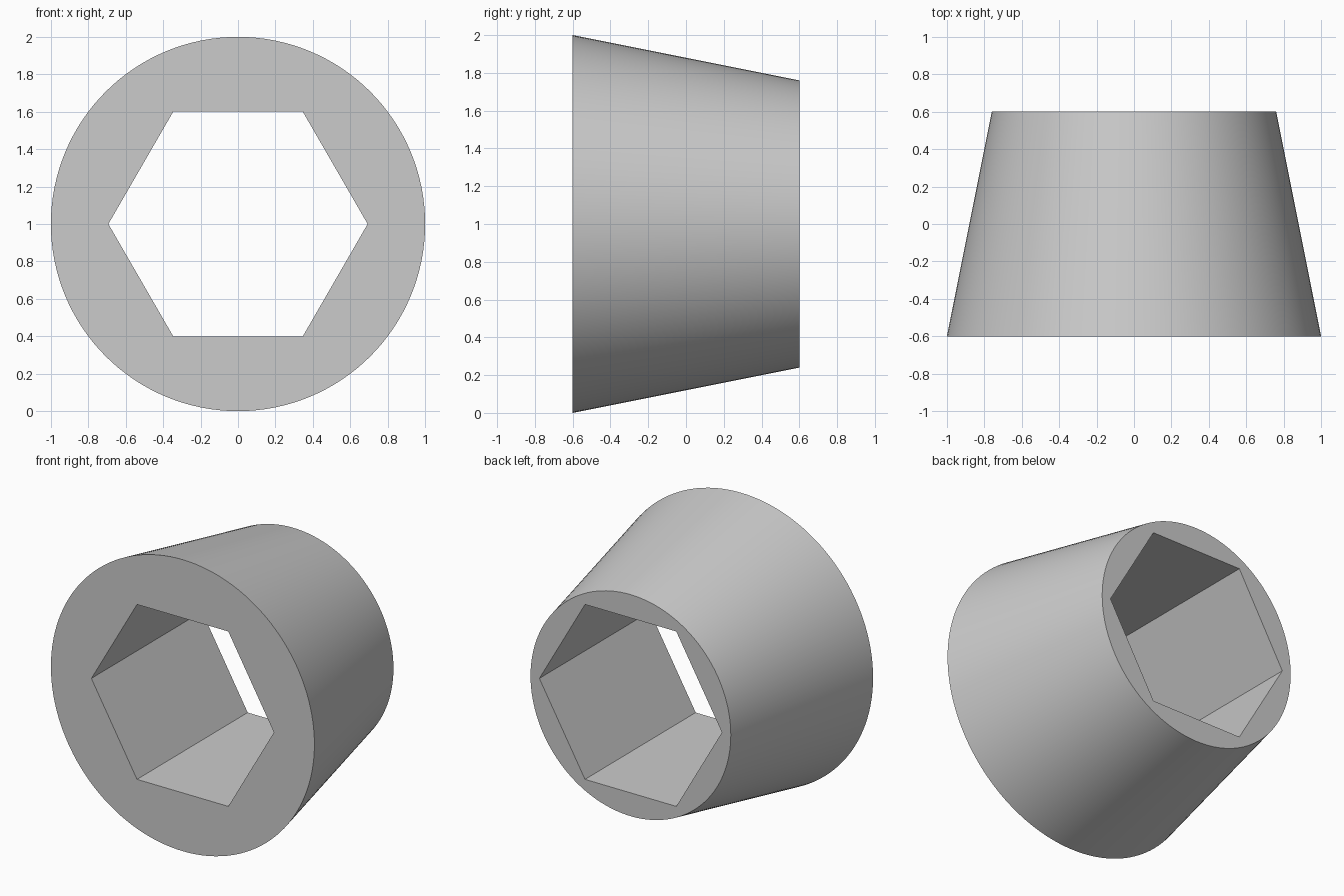
import bpy, bmesh, math

cube = bpy.data.objects.get("Cube")
if cube:
    bpy.data.objects.remove(cube, do_unlink=True)

FRONT_Y, BACK_Y = -0.6, 0.6
CENTRE_Z = 1.0

grey = bpy.data.materials.new("plain grey")
grey.use_nodes = True
colour = (0.6, 0.6, 0.6, 1)
grey.diffuse_color = colour
grey.node_tree.nodes["Principled BSDF"].inputs["Base Color"].default_value = colour


def add_wall(bm, sides, front_radius, back_radius):
    """Open tube along y; returns the edges of its front and back rims."""
    rings = []
    for radius, y in ((front_radius, FRONT_Y), (back_radius, BACK_Y)):
        angles = [math.tau * i / sides for i in range(sides)]
        rings.append([bm.verts.new((radius * math.cos(a), y,
                                    CENTRE_Z + radius * math.sin(a))) for a in angles])
    front, back = rings
    for i in range(sides):
        j = (i + 1) % sides
        bm.faces.new((front[i], front[j], back[j], back[i]))
    return [[bm.edges.get((r[i], r[(i + 1) % sides])) for i in range(sides)]
            for r in rings]


bm = bmesh.new()
# Tapered round outside and straight hexagonal bore
outer_rims = add_wall(bm, 128, 1.0, 0.76)
bore_rims = add_wall(bm, 6, 0.6928, 0.6928)

# Flat end faces between the outside and the bore
for outer, bore, direction in zip(outer_rims, bore_rims, (-1, 1)):
    bmesh.ops.triangle_fill(bm, edges=outer + bore, use_beauty=True,
                            normal=(0, direction, 0))
bmesh.ops.recalc_face_normals(bm, faces=bm.faces[:])

mesh = bpy.data.meshes.new("tapered_hex_sleeve")
bm.to_mesh(mesh)
bm.free()
mesh.materials.append(grey)
sleeve = bpy.data.objects.new("tapered_hex_sleeve", mesh)
bpy.context.collection.objects.link(sleeve)

# Smooth round outside, crisp rims and bore corners
bpy.ops.object.select_all(action="DESELECT")
sleeve.select_set(True)
bpy.context.view_layer.objects.active = sleeve
bpy.ops.object.shade_smooth_by_angle(angle=math.radians(30))
